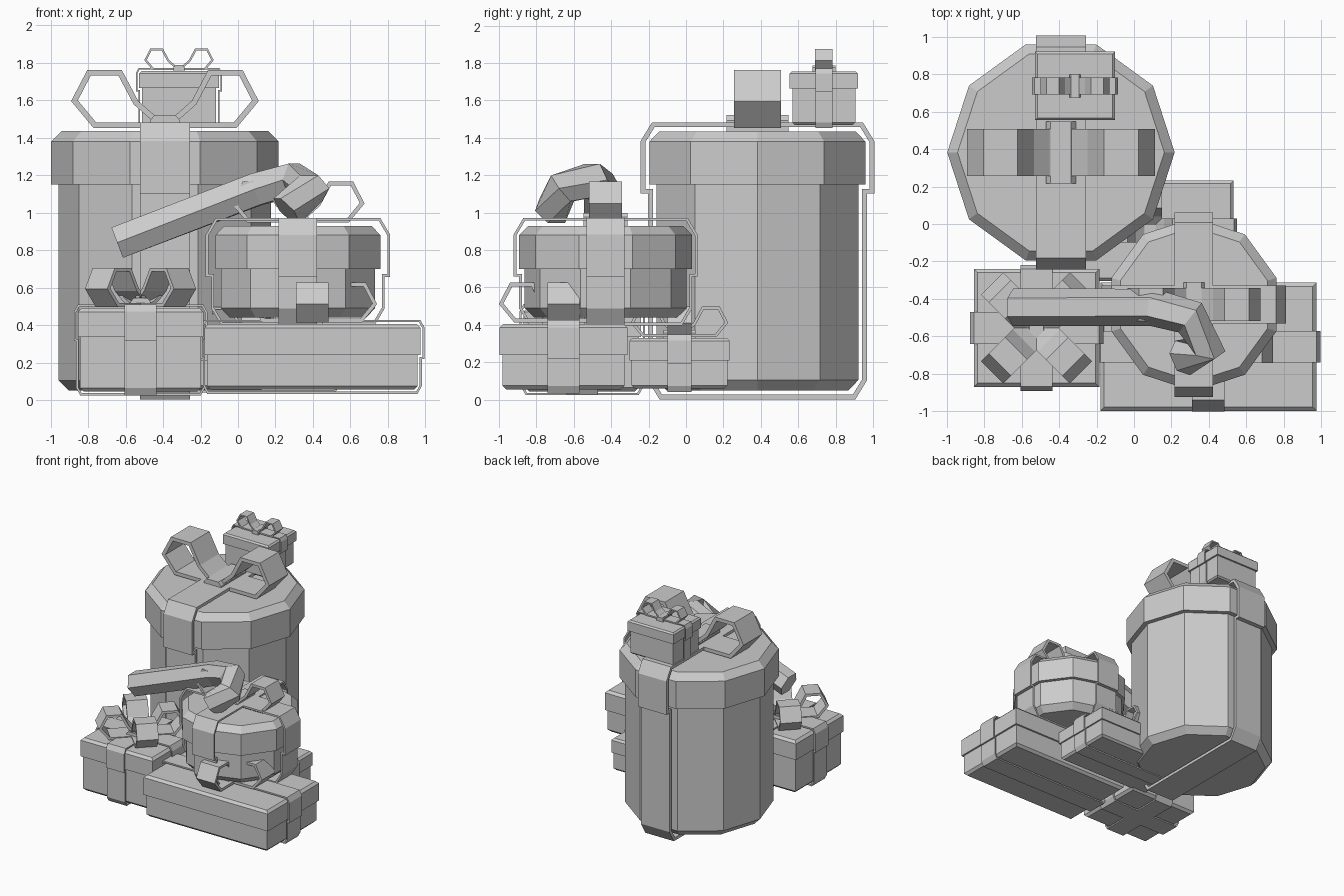
import bpy, bmesh
from math import sin, cos, pi, radians
from mathutils import Vector, Matrix

if "Cube" in bpy.data.objects:
    bpy.data.objects.remove(bpy.data.objects["Cube"])


def make(name, verts, faces):
    bm = bmesh.new()
    vs = [bm.verts.new(v) for v in verts]
    for f in faces:
        bm.faces.new([vs[i] for i in f])
    bmesh.ops.recalc_face_normals(bm, faces=bm.faces)
    me = bpy.data.meshes.new(name)
    bm.to_mesh(me)
    bm.free()
    ob = bpy.data.objects.new(name, me)
    bpy.context.collection.objects.link(ob)
    return ob


def skin(name, rings):
    """Join equal-sized rings of points and cap both ends."""
    n, m = len(rings[0]), len(rings)
    faces = [(k*n+i, k*n+(i+1) % n, (k+1)*n+(i+1) % n, (k+1)*n+i)
             for k in range(m-1) for i in range(n)]
    faces += [range(n), range((m-1)*n, m*n)]
    return make(name, [p for r in rings for p in r], faces)


def strip(name, pts, width, thick, loc, angle):
    """Closed flat band following (r, z) points, turned about z."""
    n = len(pts)
    verts = [(r, s*width/2, z) for s in (-1, 1) for r, z in pts]
    faces = [(i, (i+1) % n, n+(i+1) % n, n+i) for i in range(n)]
    ob = make(name, verts, faces)
    ob.data.transform(Matrix.Translation(loc) @ Matrix.Rotation(angle, 4, 'Z'))
    mod = ob.modifiers.new("thickness", 'SOLIDIFY')
    mod.thickness, mod.offset, mod.use_even_offset = thick, 0, True
    return ob


LOOP = [(0, .015), (.375, .015), (.483, .145), (.405, .295),
        (.24, .295), (.155, .135), (.07, .06)]


def bow(name, loc, s, angles):
    for i, a in enumerate(angles):
        strip(f"{name}_bow_loop_{i+1}", [(r*s, z*s) for r, z in LOOP],
              .25*s, .03*s, loc, radians(a))
    # chamfered knot
    rings = [[(loc[0]+sx*(.08-d)*s, loc[1]+sy*.165*s, loc[2]+z*s)
              for sx, sy in ((-1, -1), (1, -1), (1, 1), (-1, 1))]
             for d, z in ((0, -.03), (0, .04), (.025, .07))]
    skin(f"{name}_bow_knot", rings)


def gift(name, c, half, z0, zl, z1, b, e, t, ribbons, width, bow_scale,
         bow_angles, sides=4, turn=0, thick=.012):
    """Body, chamfered lid, ribbons and bow. Rings are (inset, z)."""
    def ring(d, z):
        if sides == 4:
            return [(c[0]+sx*(half[0]-d), c[1]+sy*(half[1]-d), z)
                    for sx, sy in ((-1, -1), (1, -1), (1, 1), (-1, 1))]
        return [(c[0]+(half[0]-d)*cos(turn+2*pi*i/sides),
                 c[1]+(half[0]-d)*sin(turn+2*pi*i/sides), z)
                for i in range(sides)]
    skin(f"{name}_body", [ring(e+b, z0), ring(e, z0+b), ring(e, zl+.02)])
    skin(f"{name}_lid", [ring(0, zl), ring(0, z1-b), ring(b, z1)])
    for axis in ribbons:
        H = half[axis] if sides == 4 else half[1]
        side = [(H-e-b+t, z0-t), (H-e+t, z0+b), (H-e+t, zl-t),
                (H+t, zl-t), (H+t, z1-b), (H-b+t, z1+t)]
        pts = side + [(-r, z) for r, z in reversed(side)]
        strip(f"{name}_ribbon_{'xy'[axis]}", pts, width, thick,
              (c[0], c[1], 0), axis*pi/2)
    bow(name, (c[0], c[1], z1+t*.5), bow_scale, bow_angles)


PAIR, CROSS = (0, 180), (0, 90, 180, 270)

# round gifts
gift("tall_round_gift", (-.39, .382), (.607, .577), .05, 1.15, 1.435, .055,
     .04, .035, (1,), .265, 1, PAIR, sides=10, thick=.025)
gift("medium_round_gift", (.32, -.43), (.463, .45), .44, .70, .93, .05,
     .03, .035, (0, 1), .205, .71, PAIR, sides=10, turn=radians(18), thick=.015)

# square and long gifts
gift("square_gift", (-.52, -.555), (.335, .315), .045, .335, .49, .02,
     .012, .015, (0, 1), .17, .67, (45, 135, 225, 315))
gift("long_gift", (.397, -.655), (.577, .342), .055, .24, .405, .02,
     .015, .016, (0,), .17, .69, CROSS)
gift("back_gift", (.085, -.035), (.447, .268), .06, .21, .33, .016,
     .012, .013, (0,), .13, .52, CROSS)
gift("small_top_gift", (-.315, .737), (.213, .183), 1.47, 1.665, 1.755, .012,
     .015, .013, (0,), .09, .37, PAIR, thick=.008)

# hooked stick: hexagonal tube along a bent path
path = [Vector(p) for p in ((-.645, -.445, .84), (.10, -.445, 1.125),
                            (.30, -.50, 1.175), (.39, -.66, 1.13),
                            (.26, -.715, 1.01))]
rings = []
for i, p in enumerate(path):
    a = (p - path[i-1]).normalized() if i else Vector()
    d = (path[i+1] - p).normalized() if i < len(path)-1 else Vector()
    tan = (a + d).normalized()
    u = tan.cross(Vector((0, 0, 1))).normalized()
    v = u.cross(tan)
    rings.append([p + .1*(u*cos(k*pi/3) + v*sin(k*pi/3)) for k in range(6)])
skin("hooked_stick", rings)
